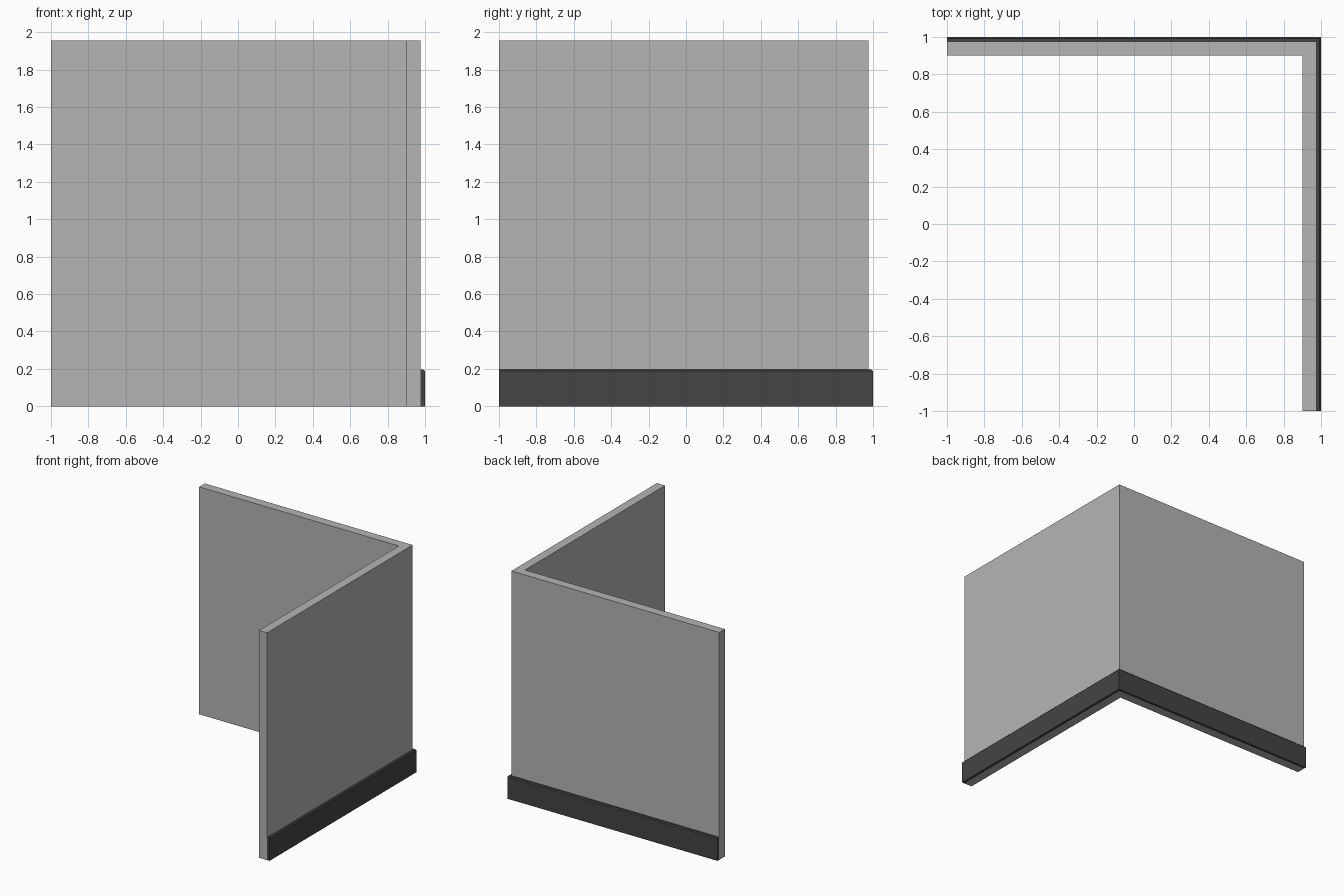
import bpy, bmesh

if "Cube" in bpy.data.objects:
    bpy.data.objects.remove(bpy.data.objects["Cube"])


def material(name, value):
    m = bpy.data.materials.new(name)
    m.diffuse_color = (value, value, value, 1)
    m.use_nodes = True
    m.node_tree.nodes["Principled BSDF"].inputs["Base Color"].default_value = m.diffuse_color
    return m


def corner_sweep(name, profile, mat):
    """Sweep an (offset, z) profile along the two walls, mitred at the back right corner."""
    bm = bmesh.new()
    rings = [[bm.verts.new(f(o, z)) for o, z in profile] for f in (
        lambda o, z: (-1, o, z),
        lambda o, z: (o, o, z),
        lambda o, z: (o, -1, z))]
    n = len(profile)
    for a, b in zip(rings, rings[1:]):
        for i in range(n):
            j = (i + 1) % n
            bm.faces.new((a[i], a[j], b[j], b[i]))
    bm.faces.new(rings[0])
    bm.faces.new(rings[-1])
    bmesh.ops.recalc_face_normals(bm, faces=bm.faces)
    me = bpy.data.meshes.new(name)
    bm.to_mesh(me)
    bm.free()
    me.materials.append(mat)
    ob = bpy.data.objects.new(name, me)
    bpy.context.collection.objects.link(ob)
    return ob


INNER, OUTER, HEIGHT = 0.9, 0.977, 1.955

# L-shaped wall
corner_sweep("corner_wall",
             [(INNER, 0), (OUTER, 0), (OUTER, HEIGHT), (INNER, HEIGHT)],
             material("light grey", 0.46))

# Skirting board along the outside, with a chamfered top edge
corner_sweep("skirting_board",
             [(OUTER, 0), (1, 0), (1, 0.188), (0.992, 0.196), (OUTER, 0.196)],
             material("dark grey", 0.058))
